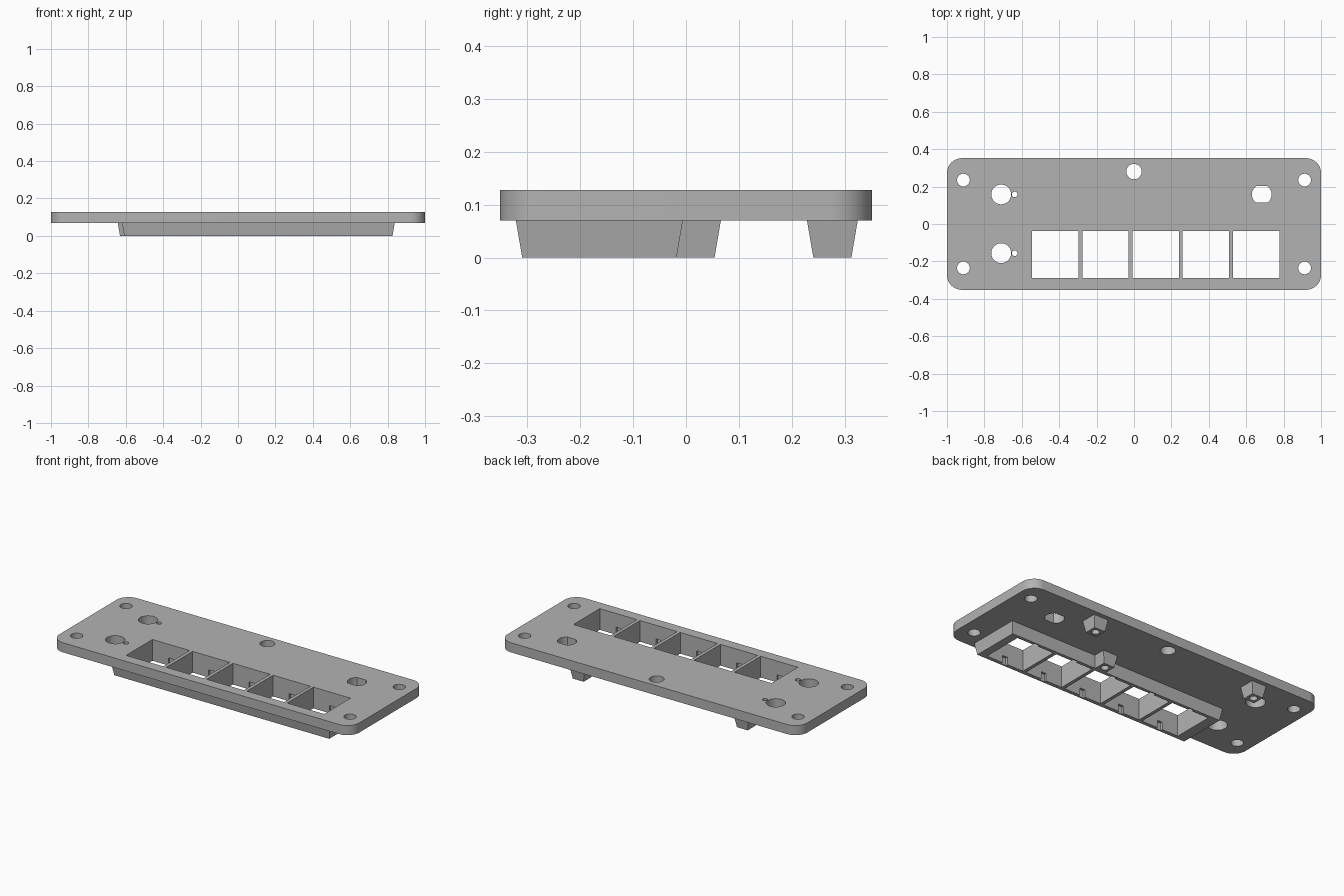
import bpy, bmesh, math

cube = bpy.data.objects.get("Cube")
if cube:
    bpy.data.objects.remove(cube, do_unlink=True)

grey = bpy.data.materials.new("mid_grey")
grey.use_nodes = True
grey.diffuse_color = (0.45, 0.45, 0.45, 1)
grey.node_tree.nodes["Principled BSDF"].inputs["Base Color"].default_value = grey.diffuse_color

PLATE_BOTTOM, PLATE_TOP = 0.07, 0.128


def loft(name, low, z0, high, z1):
    """Solid between two outlines with the same number of points."""
    bm = bmesh.new()
    a = [bm.verts.new((x, y, z0)) for x, y in low]
    b = [bm.verts.new((x, y, z1)) for x, y in high]
    n = len(a)
    bm.faces.new(a[::-1])
    bm.faces.new(b)
    for i in range(n):
        j = (i + 1) % n
        bm.faces.new((a[i], a[j], b[j], b[i]))
    mesh = bpy.data.meshes.new(name)
    bm.to_mesh(mesh)
    bm.free()
    mesh.materials.append(grey)
    obj = bpy.data.objects.new(name, mesh)
    bpy.context.collection.objects.link(obj)
    return obj


def rect(x0, x1, y0, y1):
    return [(x0, y0), (x1, y0), (x1, y1), (x0, y1)]


def circle(x, y, r, n=48, flat=1.0):
    """Round outline, optionally flattened at front and back."""
    pts = []
    for i in range(n):
        t = 2 * math.pi * (i + 0.5) / n
        dy = max(-flat, min(flat, math.sin(t) * r))
        pts.append((x + r * math.cos(t), y + dy))
    return pts


def rounded_rect(hx, hy, r, n=12):
    pts = []
    for k, (sx, sy) in enumerate([(1, 1), (-1, 1), (-1, -1), (1, -1)]):
        for i in range(n + 1):
            t = math.pi / 2 * (k + i / n)
            pts.append((sx * (hx - r) + r * math.cos(t), sy * (hy - r) + r * math.sin(t)))
    return pts


def cut(target, outline, z0, z1):
    """Subtract a straight prism and discard the cutter."""
    cutter = loft("cutter", outline, z0, outline, z1)
    cutter.hide_render = True
    mod = target.modifiers.new("cut", "BOOLEAN")
    mod.operation, mod.solver, mod.object = "DIFFERENCE", "EXACT", cutter
    bpy.context.view_layer.objects.active = target
    bpy.ops.object.modifier_apply(modifier=mod.name)
    bpy.data.objects.remove(cutter, do_unlink=True)


# Main plate and the tapered socket frame beneath it
outline = rounded_rect(1, 0.352, 0.08)
plate = loft("face_plate", outline, PLATE_BOTTOM, outline, PLATE_TOP)
frame = loft("socket_frame", rect(-0.608, 0.826, -0.31, -0.018), 0,
             rect(-0.62, 0.838, -0.322, -0.006), PLATE_BOTTOM)

# Five square sockets, each with a latch slot in its front and back walls
for i in range(5):
    x = -0.421 + i * 0.2685
    window = rect(x - 0.124, x + 0.124, -0.288, -0.037)
    cut(plate, window, 0, 0.2)
    cut(frame, window, -0.1, 0.2)
    cut(frame, rect(x - 0.017, x + 0.017, -0.302, -0.025), -0.1, 0.045)

# Corner screw holes, connector holes with pilot holes, and rear centre hole
holes = [circle(sx * 0.912, sy * 0.235, 0.034) for sx in (-1, 1) for sy in (-1, 1)]
for y in (-0.156, 0.158):
    holes += [circle(-0.71, y, 0.053), circle(-0.638, y, 0.015, 24)]
holes += [circle(0, 0.28, 0.041), circle(0.683, 0.158, 0.053, 48, 0.044)]
for hole in holes:
    cut(plate, hole, 0, 0.2)

# Tapered square mounting posts with blind screw holes
posts = []
for name, x, y in [("rear_left_post", 0.5, 0.277), ("rear_right_post", -0.595, 0.277),
                   ("middle_post", 0.218, 0.018)]:
    a, b = 0.036, 0.048
    post = loft(name, rect(x - a, x + a, y - a, y + a), 0,
                rect(x - b, x + b, y - b, y + b), PLATE_BOTTOM)
    cut(post, circle(x, y, 0.022, 24), -0.1, 0.06)
    posts.append(post)

# Smooth the round walls while keeping edges crisp
bpy.ops.object.select_all(action="DESELECT")
for obj in [plate, frame] + posts:
    obj.select_set(True)
bpy.context.view_layer.objects.active = plate
bpy.ops.object.shade_smooth_by_angle(angle=math.radians(30))
